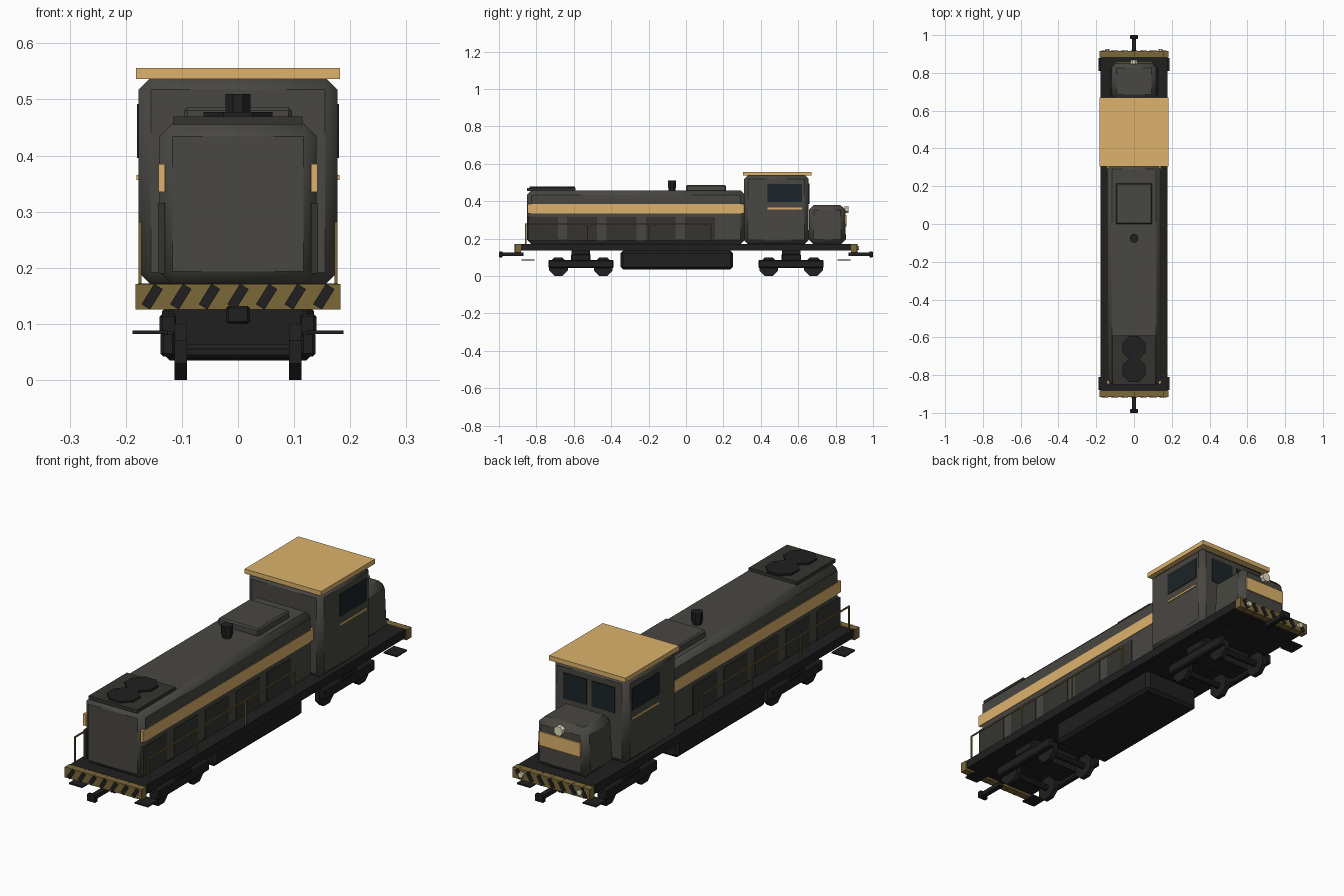
import bpy, bmesh, math
from mathutils import Matrix

if "Cube" in bpy.data.objects:
    bpy.data.objects.remove(bpy.data.objects["Cube"])


def material(name, r, g, b):
    m = bpy.data.materials.new(name)
    m.diffuse_color = (r, g, b, 1)
    m.use_nodes = True
    m.node_tree.nodes["Principled BSDF"].inputs["Base Color"].default_value = m.diffuse_color
    return m


BODY = material("body_grey", 0.065, 0.063, 0.054)
PANEL = material("panel_grey", 0.035, 0.034, 0.03)
BLACK = material("underframe_black", 0.014, 0.014, 0.014)
GOLD = material("gold", 0.72, 0.45, 0.15)
HAZARD = material("hazard_yellow", 0.2, 0.14, 0.04)
GLASS = material("glass", 0.012, 0.017, 0.02)
LAMP = material("lamp_cream", 0.8, 0.75, 0.55)


def finish(name, bm, mat, bevel=0):
    me = bpy.data.meshes.new(name)
    bm.to_mesh(me)
    bm.free()
    ob = bpy.data.objects.new(name, me)
    bpy.context.collection.objects.link(ob)
    me.materials.append(mat)
    if bevel:
        mod = ob.modifiers.new("bevel", 'BEVEL')
        mod.width, mod.segments = bevel, 1
    return ob


def box(name, x, y, z, mat, bevel=0, taper=1.0, tilt=0):
    """Box from (min, max) ranges; taper narrows the top, tilt turns it about y."""
    bm = bmesh.new()
    bmesh.ops.create_cube(bm, size=1)
    for v in bm.verts:
        t = taper if v.co.z > 0 else 1
        v.co.x *= (x[1] - x[0]) * t
        v.co.y *= (y[1] - y[0]) * (1 + t) / 2
        v.co.z *= z[1] - z[0]
    bm.transform(Matrix.Rotation(tilt, 4, 'Y'))
    ob = finish(name, bm, mat, bevel)
    ob.location = [(a + b) / 2 for a, b in (x, y, z)]
    return ob


def cylinder(name, loc, r, depth, axis, mat, sides=8):
    bm = bmesh.new()
    bmesh.ops.create_cone(bm, cap_ends=True, segments=sides, radius1=r, radius2=r, depth=depth)
    bm.transform(Matrix.Rotation(math.pi / sides, 4, 'Z'))
    if axis == 'X':
        bm.transform(Matrix.Rotation(math.pi / 2, 4, 'Y'))
    elif axis == 'Y':
        bm.transform(Matrix.Rotation(math.pi / 2, 4, 'X'))
    ob = finish(name, bm, mat)
    ob.location = loc
    return ob


def span(a, b, s):
    """Range a..b mirrored by sign s."""
    return tuple(sorted((a * s, b * s)))


def around(c, h):
    return (c - h, c + h)


# Main bodies
box("deck", (-0.178, 0.178), (-0.885, 0.885), (0.135, 0.172), BLACK)
smooth = [
    box("long_hood", (-0.14, 0.14), (-0.85, 0.315), (0.17, 0.457), BODY, 0.023),
    box("cab", (-0.177, 0.177), (0.31, 0.656), (0.17, 0.54), BODY, 0.022),
    box("short_nose", (-0.127, 0.127), (0.655, 0.855), (0.17, 0.38), BODY, 0.026, taper=0.93),
]
box("cab_roof", (-0.182, 0.182), (0.305, 0.67), (0.536, 0.556), GOLD)
box("fuel_tank", (-0.135, 0.135), (-0.35, 0.25), (0.035, 0.136), BLACK, 0.013)

# Roof equipment
box("radiator", (-0.115, 0.115), (-0.85, -0.59), (0.455, 0.47), PANEL)
for i, y in enumerate((-0.655, -0.775)):
    cylinder(f"radiator_fan_{i}", (0, y, 0.472), 0.067, 0.012, 'Z', BLACK)
box("roof_hatch", (-0.096, 0.096), (0.0, 0.215), (0.45, 0.486), BODY, 0.006)
cylinder("exhaust_stack", (0, -0.075, 0.48), 0.019, 0.06, 'Z', BLACK)
cylinder("exhaust_cap", (0, -0.075, 0.49), 0.024, 0.04, 'Z', BLACK)

# Nose stripe and lamps
box("nose_stripe", (-0.098, 0.098), (0.835, 0.858), (0.265, 0.325), GOLD)
cylinder("headlight", (0, 0.858, 0.355), 0.021, 0.022, 'Y', LAMP)

for s, side in ((-1, "left"), (1, "right")):
    # Side trim, windows and hood doors
    box(f"hood_stripe_{side}", span(0.13, 0.142, s), (-0.848, 0.311), (0.335, 0.385), GOLD)
    box(f"cab_line_{side}", span(0.17, 0.181, s), (0.435, 0.62), (0.356, 0.365), GOLD)
    box(f"side_window_{side}", span(0.17, 0.18, s), (0.435, 0.62), (0.396, 0.492), GLASS)
    box(f"end_window_{side}", span(0.012, 0.122, s), (0.645, 0.66), (0.385, 0.495), GLASS)
    cylinder(f"marker_lamp_{side}", (s * 0.14, 0.92, 0.15), 0.012, 0.012, 'Y', LAMP)
    for i in range(5):
        box(f"hood_door_{side}_{i}", span(0.13, 0.143, s), around(-0.765 + 0.21 * i, 0.08),
            (0.19, 0.315), PANEL)
    # Handrail
    box(f"handrail_{side}", span(0.172, 0.177, s), (-0.86, 0.135), (0.276, 0.282), HAZARD)
    for i in range(4):
        box(f"rail_post_{side}_{i}", span(0.172, 0.177, s), around(-0.857 + 0.33 * i, 0.003),
            (0.165, 0.28), HAZARD)
    # Bogies
    for e, end in ((-1, "front"), (1, "rear")):
        c = e * 0.562
        tag = f"{end}_{side}"
        box(f"bogie_frame_{tag}", span(0.112, 0.138, s), around(c, 0.174), (0.042, 0.086), BLACK, 0.005)
        box(f"bogie_spring_{tag}", span(0.108, 0.14, s), around(c, 0.052), (0.08, 0.118), BLACK, 0.005)
        for i, d in enumerate((-0.12, 0.12)):
            cylinder(f"wheel_{tag}_{i}", (s * 0.102, c + d, 0.05), 0.054, 0.022, 'X', BLACK)
        box(f"step_{tag}", span(0.125, 0.188, s), span(0.81, 0.88, e), (0.082, 0.088), BLACK)

for e, end in ((-1, "front"), (1, "rear")):
    c = e * 0.562
    box(f"bogie_bolster_{end}", (-0.115, 0.115), around(c, 0.05), (0.06, 0.136), BLACK)
    for i, d in enumerate((-0.12, 0.12)):
        cylinder(f"axle_{end}_{i}", (0, c + d, 0.05), 0.014, 0.2, 'X', BLACK)
    # Hazard-striped end plate
    box(f"end_plate_{end}", (-0.183, 0.183), span(0.882, 0.915, e), (0.126, 0.171), HAZARD)
    for i in range(7):
        box(f"hazard_stripe_{end}_{i}", around(-0.153 + 0.051 * i, 0.009), span(0.886, 0.918, e),
            (0.127, 0.17), BLACK, tilt=math.radians(32))
    # Coupler
    box(f"coupler_shank_{end}", (-0.011, 0.011), span(0.87, 0.985, e), (0.108, 0.126), BLACK)
    box(f"coupler_head_{end}", (-0.021, 0.021), span(0.98, 1.0, e), (0.1, 0.132), BLACK, 0.004)

# Soft shading over the chamfered bodies
for ob in smooth:
    bpy.ops.object.select_all(action='DESELECT')
    ob.select_set(True)
    bpy.context.view_layer.objects.active = ob
    bpy.ops.object.shade_smooth_by_angle(angle=math.radians(60))
